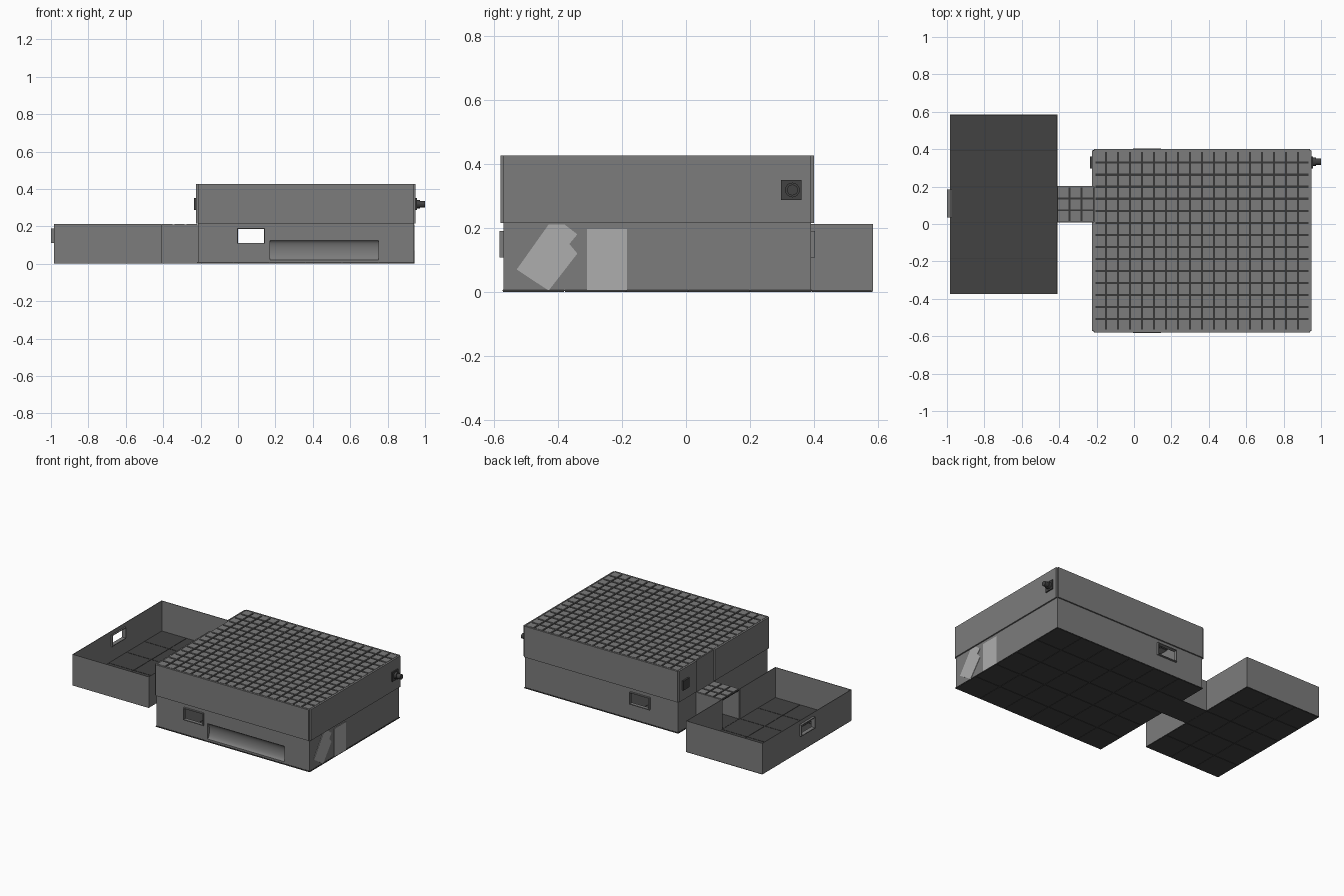
import bpy, bmesh, math
from mathutils import Matrix, Vector

if "Cube" in bpy.data.objects:
    bpy.data.objects.remove(bpy.data.objects["Cube"])


def material(name, v):
    m = bpy.data.materials.new(name)
    m.diffuse_color = (v, v, v, 1)
    m.use_nodes = True
    m.node_tree.nodes["Principled BSDF"].inputs["Base Color"].default_value = m.diffuse_color
    return m


WALL = material("wall grey", 0.20)
DARK = material("floor charcoal", 0.055)
SEAM = material("seam dark grey", 0.04)
PALE = material("pale grey patch", 0.42)


def finish(name, bm, mat):
    me = bpy.data.meshes.new(name)
    bm.to_mesh(me)
    bm.free()
    ob = bpy.data.objects.new(name, me)
    bpy.context.collection.objects.link(ob)
    me.materials.append(mat)
    return ob


def add_box(bm, lo, hi):
    lo, hi = Vector(lo), Vector(hi)
    s = hi - lo
    bmesh.ops.create_cube(bm, size=1, matrix=Matrix.Translation((lo + hi) / 2)
                          @ Matrix.Diagonal((s.x, s.y, s.z, 1)))


def boxes(name, items, mat):
    bm = bmesh.new()
    for lo, hi in items:
        add_box(bm, lo, hi)
    return finish(name, bm, mat)


def wall(name, axis, d, u, z, holes=()):
    """Thin wall across an axis: depth range d, run u, height z, with (u0,u1,z0,z1) holes."""
    us = sorted({*u, *[c for h in holes for c in h[:2]]})
    zs = sorted({*z, *[c for h in holes for c in h[2:]]})
    items = []
    for u0, u1 in zip(us, us[1:]):
        for z0, z1 in zip(zs, zs[1:]):
            cu, cz = (u0 + u1) / 2, (z0 + z1) / 2
            if any(h[0] < cu < h[1] and h[2] < cz < h[3] for h in holes):
                continue
            if axis == 'x':
                items.append(((d[0], u0, z0), (d[1], u1, z1)))
            else:
                items.append(((u0, d[0], z0), (u1, d[1], z1)))
    return boxes(name, items, WALL)


def tiles(name, x, y, z, nx, ny, gap, mat, seam_z):
    """Tile field with seams showing a thin dark slab."""
    sx, sy, g = (x[1] - x[0]) / nx, (y[1] - y[0]) / ny, gap / 2
    boxes(name, [((x[0] + i * sx + g, y[0] + j * sy + g, z[0]),
                  (x[0] + (i + 1) * sx - g, y[0] + (j + 1) * sy - g, z[1]))
                 for i in range(nx) for j in range(ny)], mat)
    boxes(name + "_seams", [((x[0], y[0], seam_z[0]), (x[1], y[1], seam_z[1]))], SEAM)


def window_frame(name, axis, d, u, z, t=0.005):
    """Four thin bars lining a window opening."""
    wall(name, axis, d, (u[0] - t, u[1] + t), (z[0] - t, z[1] + t),
         [(u[0], u[1], z[0], z[1])])


T = 0.008
DOOR = (0.01, 0.20, 0.004, 0.205)

# main room, lower walls
X0, X1, Y0, Y1, H = -0.215, 0.94, -0.572, 0.392, 0.213
WIN = (0.0, 0.14, 0.112, 0.186)
COVE = (0.17, 0.75, 0.02, 0.125)
wall("main_front_wall", 'y', (Y0, Y0 + T), (X0, X1), (0.004, H), [WIN, COVE])
wall("main_back_wall", 'y', (Y1 - T, Y1), (X0, X1), (0.004, H), [WIN])
wall("main_left_wall", 'x', (X0, X0 + T), (Y0, Y1), (0.004, H), [DOOR])
wall("main_right_wall", 'x', (X1 - T, X1), (Y0, Y1), (0.004, H))
window_frame("front_window_frame", 'y', (-0.584, -0.56), WIN[:2], WIN[2:])
window_frame("back_window_frame", 'y', (0.38, 0.404), WIN[:2], WIN[2:])
tiles("main_floor", (X0 - 0.003, X1 + 0.003), (Y0 - 0.003, Y1 + 0.003),
      (0, 0.008), 6, 5, 0.003, DARK, (0.002, 0.006))

# shallow smooth cove in the front wall
bm = bmesh.new()
rows = []
N = 12
for i in range(N + 1):
    a = math.pi * i / N
    z = (COVE[2] + COVE[3]) / 2 - math.cos(a) * (COVE[3] - COVE[2]) / 2
    y = Y0 + 0.022 * math.sin(a)
    rows.append([bm.verts.new((x, y, z)) for x in COVE[:2]])
for a, b in zip(rows, rows[1:]):
    f = bm.faces.new((a[0], a[1], b[1], b[0]))
    f.smooth = True
for k in (0, 1):
    bm.faces.new([r[k] for r in (rows if k else rows[::-1])])
finish("front_wall_cove", bm, WALL)

# main room, upper storey: core ring and slightly proud panels
Z0, Z1 = 0.213, 0.427
for nm, ax, d, u in (("front", 'y', (Y0, Y0 + T), (X0, X1)),
                     ("back", 'y', (Y1 - T, Y1), (X0, X1)),
                     ("left", 'x', (X0, X0 + T), (Y0, Y1)),
                     ("right", 'x', (X1 - T, X1), (Y0, Y1))):
    wall("upper_core_" + nm, ax, d, u, (Z0, Z1 - 0.002))
P = 0.009
wall("upper_panel_front", 'y', (Y0 - P, Y0), (X0, X1), (Z0 + 0.003, Z1))
wall("upper_panel_back", 'y', (Y1, Y1 + P), (X0, X1), (Z0 + 0.003, Z1))
wall("upper_panel_right", 'x', (X1, X1 + P), (Y0, Y1), (Z0 + 0.003, Z1))
wall("upper_panel_left", 'x', (X0 - P, X0), (Y0, Y1), (Z0 + 0.003, Z1),
     [(0.01, 0.20, Z0 + 0.003, Z1)])
tiles("main_ceiling", (X0, X1), (Y0, Y1), (0.412, 0.427), 18, 15, 0.011, WALL,
      (0.414, 0.419))

# square vents, the right one with a pipe stub
boxes("left_vent", [((-0.235, 0.298, 0.287), (-0.222, 0.362, 0.351))], DARK)
boxes("right_vent", [((0.947, 0.298, 0.287), (0.957, 0.362, 0.351))], DARK)
bm = bmesh.new()
for r, depth, x in ((0.023, 0.018, 0.963), (0.017, 0.045, 0.9775)):
    bmesh.ops.create_cone(bm, cap_ends=True, segments=16, radius1=r, radius2=r, depth=depth,
                          matrix=Matrix.Translation((x, 0.333, 0.319))
                          @ Matrix.Rotation(math.pi / 2, 4, 'Y'))
finish("vent_pipe", bm, DARK)

# pale patches on the right wall
SHAPES = {"tilted": [(-0.53, 0.07), (-0.43, 0.004), (-0.34, 0.12), (-0.365, 0.15),
                     (-0.34, 0.18), (-0.38, 0.211), (-0.43, 0.211)],
          "upright": [(-0.31, 0.002), (-0.185, 0.002), (-0.185, 0.197), (-0.31, 0.197)]}
for nm, pts in SHAPES.items():
    bm = bmesh.new()
    f = bm.faces.new([bm.verts.new((X1, y, z)) for y, z in pts])
    r = bmesh.ops.extrude_face_region(bm, geom=[f])
    bmesh.ops.translate(bm, vec=(0.003, 0, 0),
                        verts=[v for v in r["geom"] if isinstance(v, bmesh.types.BMVert)])
    bmesh.ops.recalc_face_normals(bm, faces=bm.faces)
    finish("wall_patch_" + nm, bm, PALE)

# open side room
A0, A1, B0, B1 = -0.985, -0.41, -0.375, 0.585
S = 0.004
SIDE_WIN = (0.04, 0.18, 0.115, 0.183)
wall("side_front_wall", 'y', (B0, B0 + S), (A0, A1), (0.003, H))
wall("side_back_wall", 'y', (B1 - S, B1), (A0, A1), (0.003, H))
wall("side_left_wall", 'x', (A0, A0 + S), (B0, B1), (0.003, H), [SIDE_WIN])
wall("side_right_wall", 'x', (A1 - S, A1), (B0, B1), (0.003, H), [(0.01, 0.20, 0.003, H)])
window_frame("side_window_frame", 'x', (-1.0, -0.972), SIDE_WIN[:2], SIDE_WIN[2:])
tiles("side_floor", (A0, A1), (B0, B1), (0, 0.008), 3, 5, 0.003, DARK, (0.002, 0.006))

# corridor between the rooms
wall("corridor_front_wall", 'y', (0.008, 0.014), (A1, X0), (0.003, 0.21))
wall("corridor_back_wall", 'y', (0.196, 0.202), (A1, X0), (0.003, 0.21))
boxes("corridor_floor", [((A1, 0.008, 0), (X0, 0.202, 0.008))], DARK)
tiles("corridor_ceiling", (A1, X0), (0.01, 0.20), (0.198, 0.212), 3, 3, 0.010, WALL,
      (0.200, 0.205))
